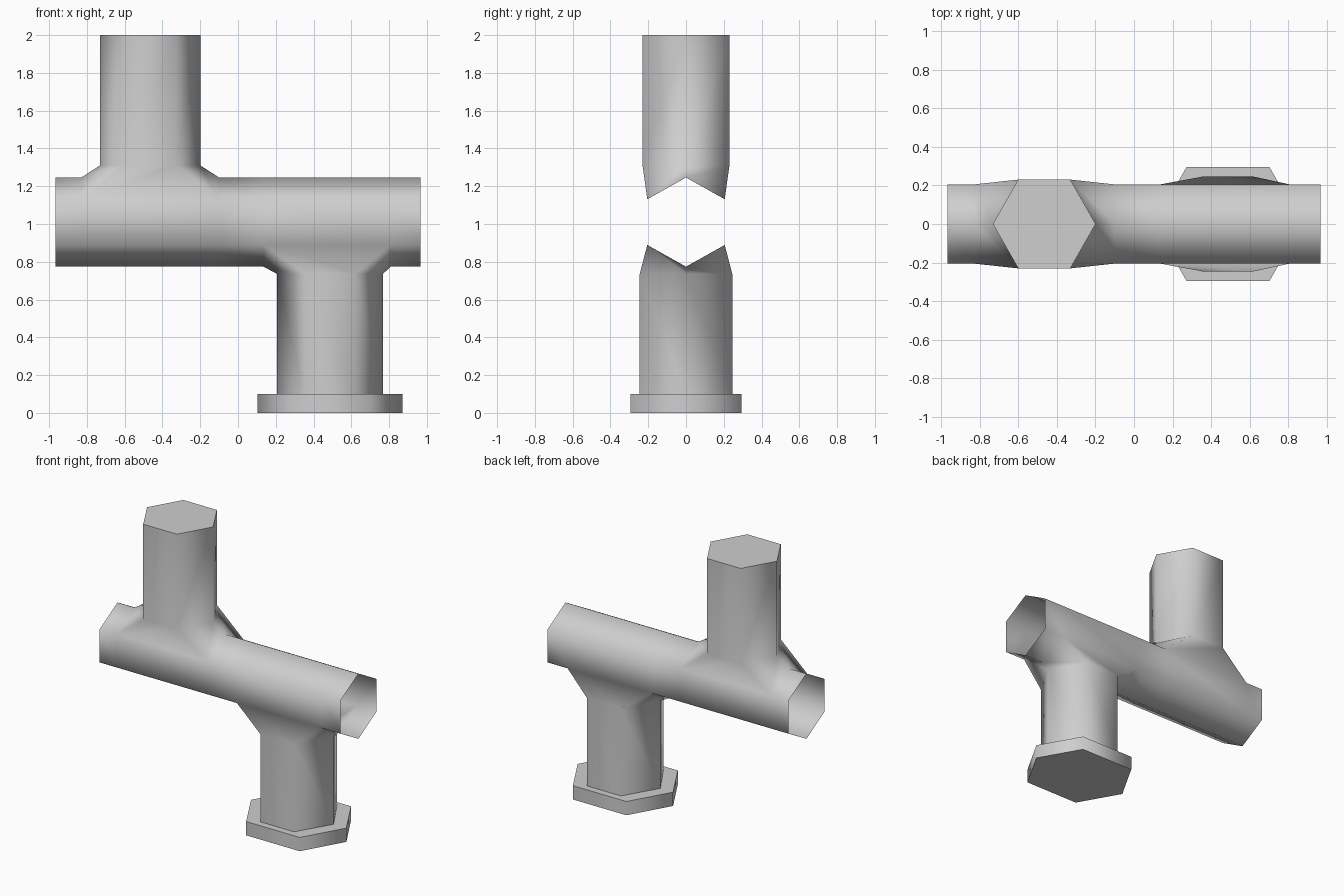
import bpy, bmesh, math

default = bpy.data.objects.get("Cube")
if default:
    bpy.data.objects.remove(default, do_unlink=True)

grey = bpy.data.materials.new("pale grey")
grey.use_nodes = True
colour = (0.62, 0.62, 0.62, 1)
grey.diffuse_color = colour
grey.node_tree.nodes["Principled BSDF"].inputs["Base Color"].default_value = colour


def hexagon(bm, x, z, end, flat, width):
    """Horizontal six-sided ring: end = half length, flat = half of the flat side."""
    outline = [(-end, 0), (-flat, -width), (flat, -width),
               (end, 0), (flat, width), (-flat, width)]
    return [bm.verts.new((x + dx, dy, z)) for dx, dy in outline]


def bridge(bm, a, b, skip=()):
    for k in range(6):
        if k not in skip:
            n = (k + 1) % 6
            bm.faces.new((a[k], a[n], b[n], b[k]))


def finish(bm, name):
    bmesh.ops.recalc_face_normals(bm, faces=bm.faces)
    mesh = bpy.data.meshes.new(name)
    bm.to_mesh(mesh)
    bm.free()
    mesh.materials.append(grey)
    obj = bpy.data.objects.new(name, mesh)
    bpy.context.collection.objects.link(obj)
    bpy.ops.object.select_all(action='DESELECT')
    obj.select_set(True)
    bpy.context.view_layer.objects.active = obj
    bpy.ops.object.shade_smooth_by_angle(angle=math.radians(75))


# Open-ended horizontal pipe, with openings for the two branches
bm = bmesh.new()
axis = 1.01
section = [(0, 0.236), (-0.205, 0.121), (-0.205, -0.121),
           (0, -0.236), (0.205, -0.121), (0.205, 0.121)]
rings = [[bm.verts.new((x, y, axis + z)) for y, z in section]
         for x in (-0.967, -0.83, -0.10, 0.135, 0.807, 0.967)]
openings = {1: (0, 5), 3: (2, 3)}
for i in range(5):
    bridge(bm, rings[i], rings[i + 1], openings.get(i, ()))

# Upper branch: flared collar, shaft and closed top
a, b = rings[1], rings[2]
mouth = [a[0], a[1], b[1], b[0], b[5], a[5]]
collar = hexagon(bm, -0.465, 1.31, 0.266, 0.135, 0.23)
top = hexagon(bm, -0.465, 2.0, 0.266, 0.135, 0.23)
bridge(bm, mouth, collar)
bridge(bm, collar, top)
bm.faces.new(top)

# Lower branch: flared collar and shaft standing on the flange
a, b = rings[3], rings[4]
mouth = [a[3], a[2], b[2], b[3], b[4], a[4]]
collar = hexagon(bm, 0.487, 0.736, 0.281, 0.135, 0.245)
foot = hexagon(bm, 0.487, 0.1, 0.281, 0.135, 0.245)
bridge(bm, mouth, collar)
bridge(bm, collar, foot)
finish(bm, "branched_pipe")

# Base flange
bm = bmesh.new()
low = hexagon(bm, 0.487, 0, 0.383, 0.215, 0.295)
high = hexagon(bm, 0.487, 0.1, 0.383, 0.215, 0.295)
bridge(bm, low, high)
bm.faces.new(low)
bm.faces.new(high)
finish(bm, "base_flange")
